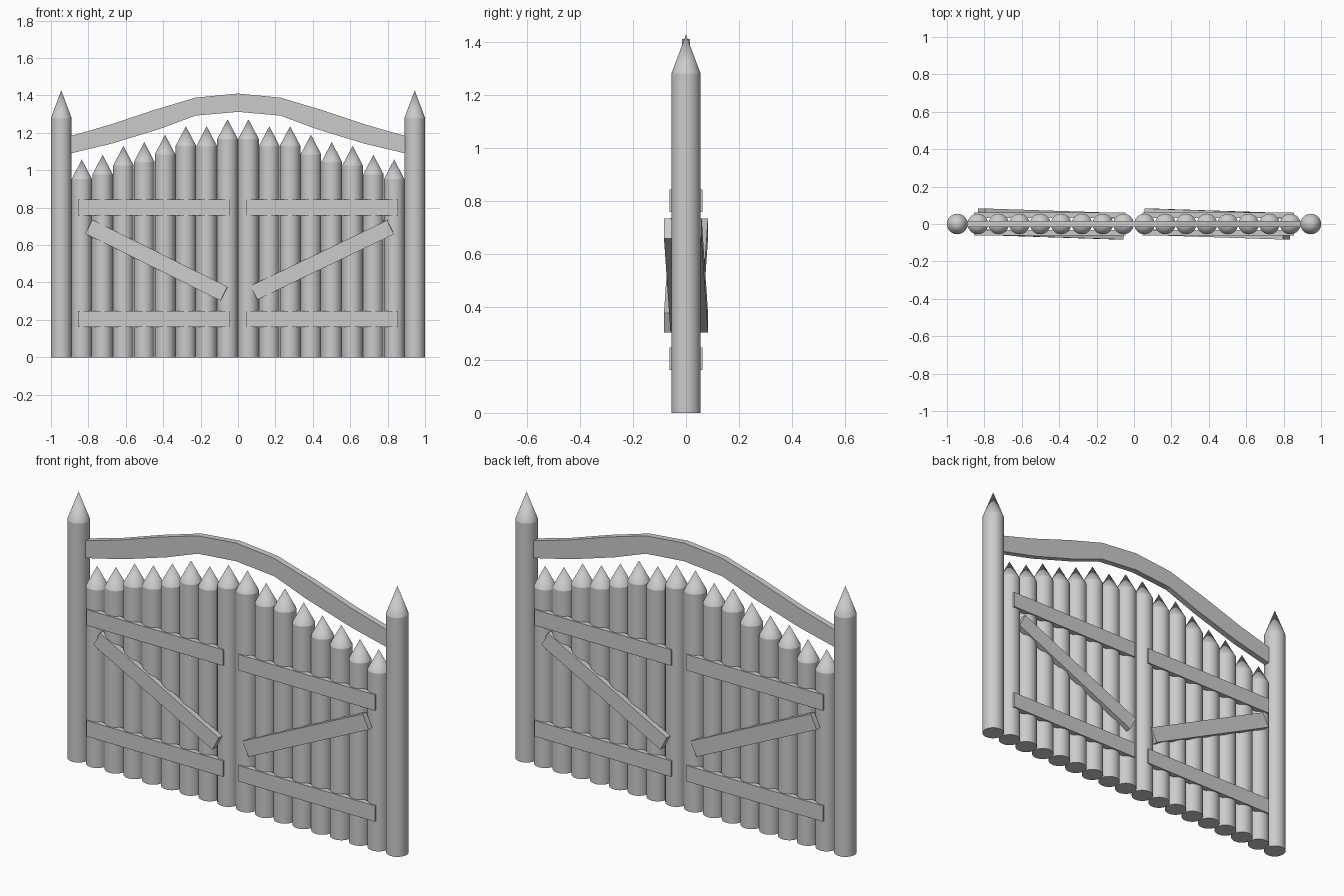
import bpy, bmesh, math
from mathutils import Vector, Matrix

if "Cube" in bpy.data.objects:
    bpy.data.objects.remove(bpy.data.objects["Cube"])


def finish(bm, name, smooth=False):
    bmesh.ops.recalc_face_normals(bm, faces=bm.faces)
    me = bpy.data.meshes.new(name)
    bm.to_mesh(me)
    bm.free()
    ob = bpy.data.objects.new(name, me)
    bpy.context.collection.objects.link(ob)
    if smooth:
        bpy.ops.object.select_all(action='DESELECT')
        ob.select_set(True)
        bpy.context.view_layer.objects.active = ob
        bpy.ops.object.shade_smooth_by_angle(angle=math.radians(15))
    return ob


def pointed_log(name, x, shoulder, tip, radius=0.055, sides=32):
    """Round log with a conical sharpened top."""
    bm = bmesh.new()
    rings = []
    for z in (0, shoulder):
        rings.append([bm.verts.new((x + radius * math.cos(2 * math.pi * i / sides),
                                    radius * math.sin(2 * math.pi * i / sides), z))
                      for i in range(sides)])
    apex = bm.verts.new((x, 0, tip))
    low, high = rings
    bm.faces.new(low)
    for i in range(sides):
        j = (i + 1) % sides
        bm.faces.new((low[i], low[j], high[j], high[i]))
        bm.faces.new((high[i], high[j], apex))
    return finish(bm, name, True)


def plank(name, a, b, width, thick, turned):
    """Box whose outer face centre line runs from a to b; turned = copy on the back."""
    a, b = Vector(a), Vector(b)
    along = (b - a).normalized()
    across = along.cross(Vector((0, 1, 0))).normalized()
    inward = across.cross(along).normalized()
    if inward.y < 0:
        inward = -inward
    bm = bmesh.new()
    bmesh.ops.create_cube(bm, size=1)
    mid = (a + b) / 2 + inward * thick / 2
    m = Matrix((along * (b - a).length, across * width, inward * thick)).transposed().to_4x4()
    m.translation = mid
    if turned:
        m = Matrix.Rotation(math.pi, 4, 'Z') @ m
    bmesh.ops.transform(bm, matrix=m, verts=bm.verts)
    return finish(bm, name)


# gate posts and stakes, from the centre outwards
tips = [1.272, 1.235, 1.235, 1.19, 1.15, 1.13, 1.082, 1.057]
for side, label in ((-1, "left"), (1, "right")):
    pointed_log(f"{label}_post", side * 0.945, 1.28, 1.427)
    for i, tip in enumerate(tips):
        pointed_log(f"{label}_stake_{i + 1}", side * (0.056 + 0.1113 * i), tip - 0.105, tip)

# rails and slanted braces, the back being the front turned half round
for turned, face in ((False, "front"), (True, "back")):
    for z, level in ((0.205, "lower"), (0.80, "upper")):
        for side, label in ((-1, "left"), (1, "right")):
            plank(f"{face}_{label}_{level}_rail", (side * 0.045, -0.062, z),
                  (side * 0.855, -0.062, z), 0.085, 0.03, turned)
    plank(f"{face}_left_brace", (-0.797, -0.059, 0.698), (-0.075, -0.083, 0.34),
          0.083, 0.03, turned)
    plank(f"{face}_right_brace", (0.085, -0.059, 0.345), (0.815, -0.083, 0.695),
          0.083, 0.03, turned)

# curved top beam
top = [(0.895, 1.183), (0.687, 1.242), (0.455, 1.320), (0.227, 1.388), (0, 1.41)]
bottom = [(0.895, 1.09), (0.676, 1.142), (0.415, 1.222), (0.227, 1.292), (0, 1.312)]
top = [(-x, z) for x, z in top] + top[-2::-1]
bottom = [(-x, z) for x, z in bottom] + bottom[-2::-1]
bm = bmesh.new()
loops = [[(bm.verts.new((t[0], y, t[1])), bm.verts.new((b[0], y, b[1])))
          for t, b in zip(top, bottom)] for y in (-0.016, 0.016)]
f, k = loops
for i in range(len(top) - 1):
    for s in (f, k):
        bm.faces.new((s[i][0], s[i + 1][0], s[i + 1][1], s[i][1]))
    for e in (0, 1):
        bm.faces.new((f[i][e], f[i + 1][e], k[i + 1][e], k[i][e]))
for i in (0, -1):
    bm.faces.new((f[i][0], f[i][1], k[i][1], k[i][0]))
finish(bm, "arched_beam")
